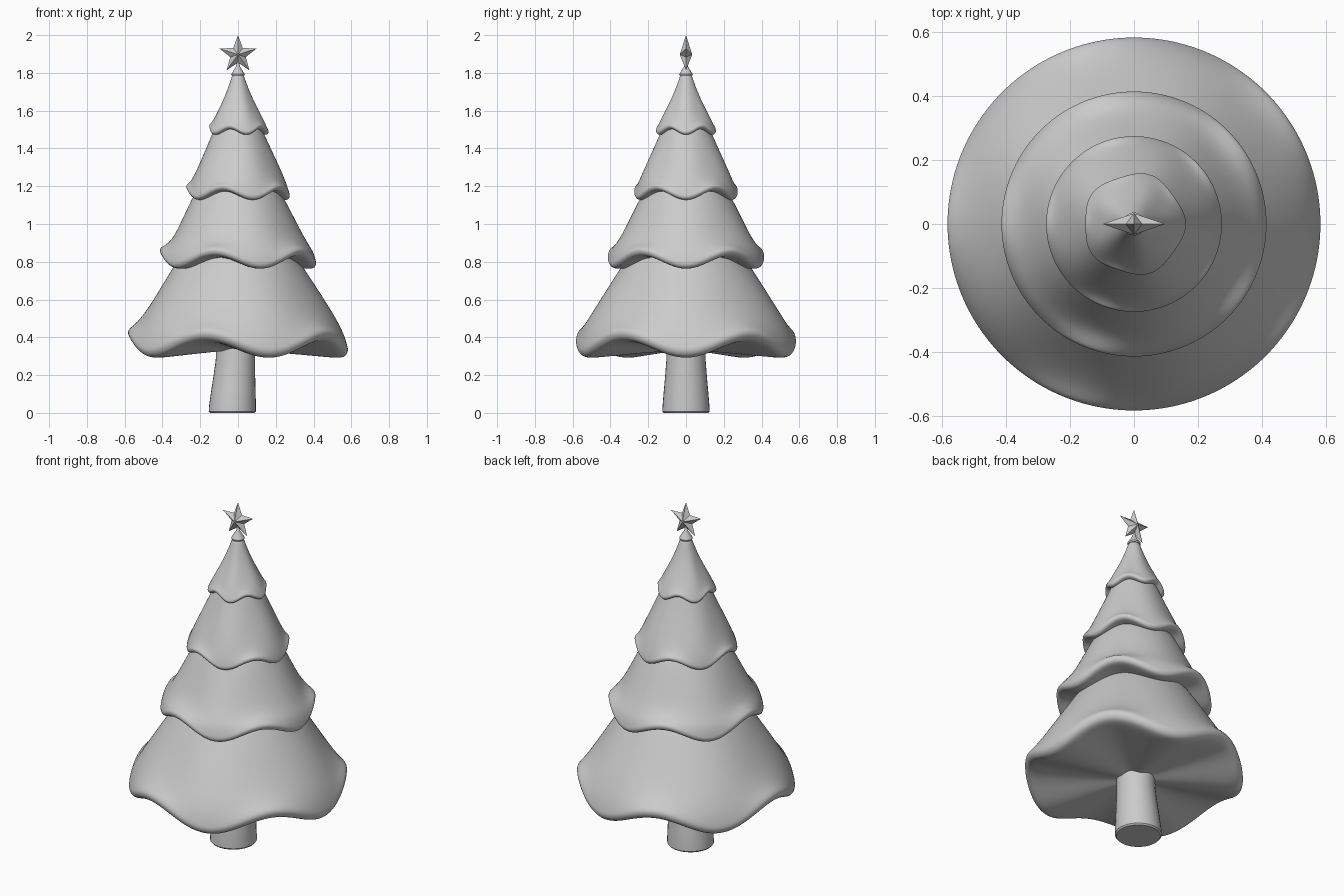
import bpy, bmesh
from math import sin, cos, pi

if "Cube" in bpy.data.objects:
    bpy.data.objects.remove(bpy.data.objects["Cube"])


def make_object(name, bm, smooth=True):
    bmesh.ops.recalc_face_normals(bm, faces=bm.faces[:])
    me = bpy.data.meshes.new(name)
    bm.to_mesh(me)
    bm.free()
    ob = bpy.data.objects.new(name, me)
    bpy.context.collection.objects.link(ob)
    for p in me.polygons:
        p.use_smooth = smooth
    return ob


def loft(name, rings, subdiv=0):
    """Skin a list of point rings and cap both ends."""
    bm = bmesh.new()
    loops = [[bm.verts.new(p) for p in ring] for ring in rings]
    n = len(loops[0])
    for a, b in zip(loops, loops[1:]):
        for i in range(n):
            j = (i + 1) % n
            bm.faces.new((a[i], a[j], b[j], b[i]))
    bm.faces.new(loops[0])
    bm.faces.new(loops[-1])
    ob = make_object(name, bm)
    if subdiv:
        mod = ob.modifiers.new("smooth", 'SUBSURF')
        mod.levels = mod.render_levels = subdiv
    return ob


def circle(r, z, cx=0.0, n=32):
    return [(cx + r * cos(2 * pi * i / n), r * sin(2 * pi * i / n), z) for i in range(n)]


def tier(name, upper, R, z, amp, drop, bulge, rim_bulge=0.0, n=40):
    """Skirt of branches with five drooping lobes around the rim."""
    k = drop / 0.045
    # radius, height, share of droop, radial bulge on the lobes
    prof = [(r, h, w, b * bulge) for r, h, w, b in upper]
    prof += [(R - 0.036 * k, z + 0.07 * k, 0.5, bulge),
             (R - 0.003 * k, z + 0.018 * k, 1, rim_bulge),
             (R + 0.003 * k, z - 0.008 * k, 1, rim_bulge),
             (R - 0.010 * k, z - 0.036 * k, 1, rim_bulge),
             (R - 0.040 * k, z - 0.049 * k, 1, rim_bulge),
             (R * 0.77, z - 0.049 * k, 0.8, 0),
             (R * 0.42, z - 0.049 * k, 0.4, 0),
             (R * 0.04, z - 0.049 * k, 0, 0)]
    rings = []
    for r, h, w, b in prof:
        ring = []
        for i in range(n):
            a = 2 * pi * i / n
            c = cos(5 * a)
            q = r + b * c
            ring.append((q * cos(a), q * sin(a), h - amp * w * c))
        rings.append(ring)
    return loft(name, rings, 2)


# Four tiers of branches
tier("bottom_tier", [(0.22, 0.96, 0, 0), (0.35, 0.765, 0, 0), (0.475, 0.565, 0.1, 0.9)],
     0.584, 0.383, 0.05, 0.045, 0.013)
tier("lower_middle_tier", [(0.15, 1.30, 0, 0), (0.25, 1.13, 0, 0), (0.345, 0.925, 0.1, 0.9)],
     0.415, 0.828, 0.038, 0.03, 0.01)
tier("upper_middle_tier", [(0.09, 1.60, 0, 0), (0.135, 1.48, 0, 0), (0.215, 1.305, 0.1, 0.9)],
     0.275, 1.175, 0.028, 0.022, 0.008)
tier("top_tier", [(0.026, 1.80, 0, 0), (0.036, 1.77, 0, 0), (0.068, 1.68, 0, 0.2),
                  (0.118, 1.58, 0.1, 0.9)],
     0.157, 1.505, 0.018, 0.016, 0.006, 0.006)

# Trunk leaning slightly, flared at the base
loft("trunk", [circle(r, z, cx) for r, z, cx in
               [(0.118, 0.0, -0.03), (0.125, 0.008, -0.03), (0.124, 0.04, -0.029),
                (0.118, 0.11, -0.025), (0.110, 0.20, -0.019), (0.104, 0.28, -0.014),
                (0.102, 0.40, -0.012)]])

# Small cone holding the star
loft("star_holder", [circle(r, z, 0, 24) for r, z in
                     [(0.034, 1.785), (0.036, 1.793), (0.022, 1.815), (0.010, 1.835), (0.004, 1.86)]])

# Faceted five-pointed star
bm = bmesh.new()
rim = []
for i in range(10):
    a = pi / 2 + i * pi / 5
    r = 0.103 if i % 2 == 0 else 0.043
    rim.append(bm.verts.new((r * cos(a), 0, 1.897 + r * sin(a))))
for y in (-0.033, 0.033):
    c = bm.verts.new((0, y, 1.897))
    for i in range(10):
        bm.faces.new((rim[i], rim[(i + 1) % 10], c))
make_object("star", bm, smooth=False)

# Keep the trunk and holder edges crisp
bpy.ops.object.select_all(action='DESELECT')
for nm in ("trunk", "star_holder"):
    bpy.data.objects[nm].select_set(True)
    bpy.context.view_layer.objects.active = bpy.data.objects[nm]
bpy.ops.object.shade_smooth_by_angle(angle=0.7)
